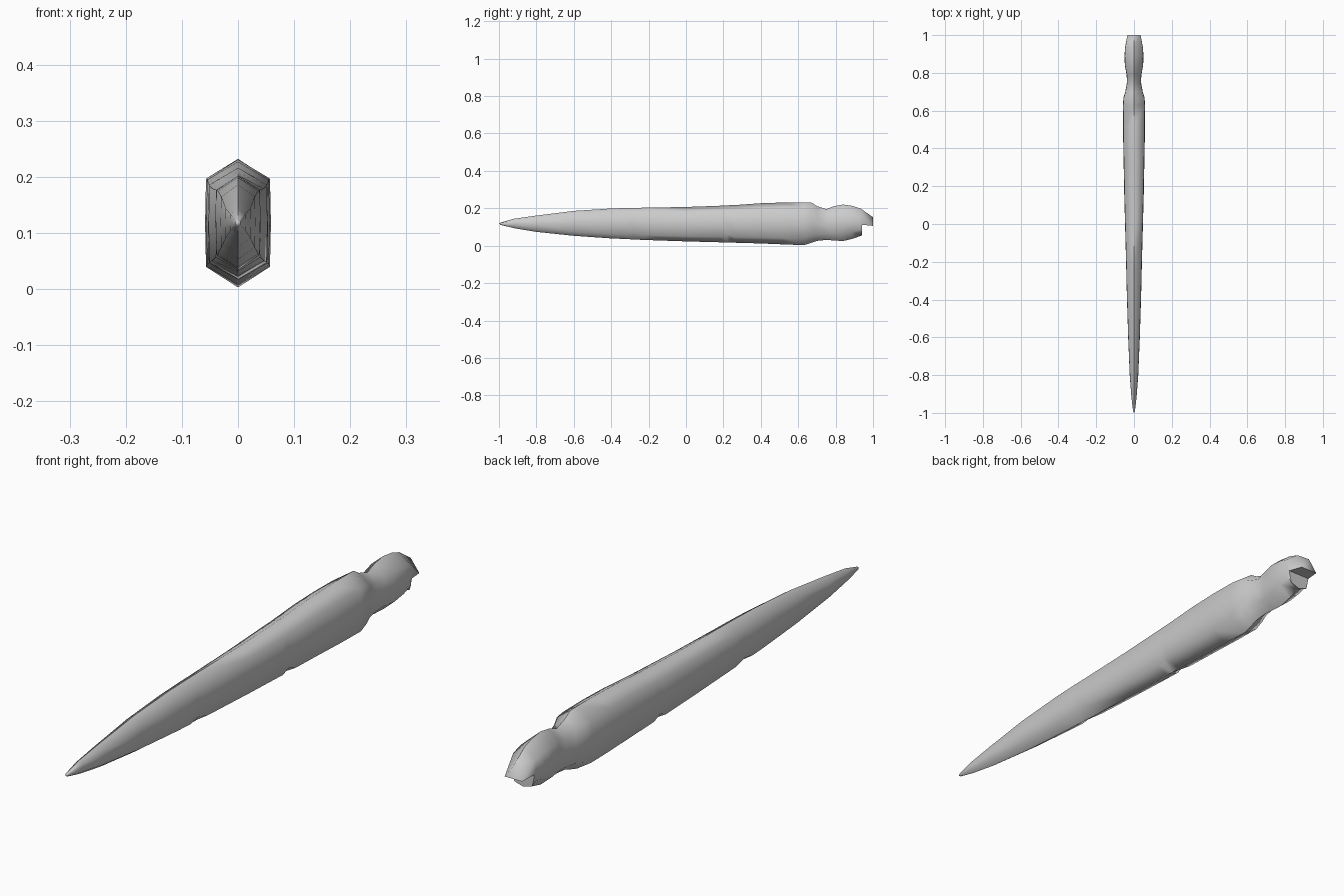
import bpy, bmesh

# stations along the spike: y, top z, bottom z, half width, bevel share, extra lift of lower bevel
STATIONS = [
    (-0.99, 0.124, 0.111, 0.005, 0.25, 0),
    (-0.92, 0.144, 0.094, 0.013, 0.22, 0),
    (-0.80, 0.161, 0.074, 0.022, 0.20, 0),
    (-0.60, 0.186, 0.053, 0.030, 0.16, 0),
    (-0.40, 0.199, 0.039, 0.036, 0.15, 0),
    (-0.33, 0.201, 0.036, 0.038, 0.15, 0),
    (-0.29, 0.202, 0.034, 0.039, 0.15, 0.012),
    (-0.23, 0.203, 0.031, 0.040, 0.15, 0),
    (0.00, 0.207, 0.023, 0.046, 0.15, 0),
    (0.19, 0.214, 0.018, 0.051, 0.15, 0),
    (0.22, 0.216, 0.017, 0.051, 0.15, 0.014),
    (0.26, 0.217, 0.016, 0.052, 0.15, 0),
    (0.40, 0.227, 0.012, 0.055, 0.15, 0),
    (0.52, 0.231, 0.007, 0.056, 0.15, 0),
    (0.63, 0.232, 0.003, 0.057, 0.16, 0),
    (0.67, 0.231, 0.015, 0.054, 0.18, 0),
    (0.70, 0.212, 0.026, 0.045, 0.19, 0),
    (0.75, 0.195, 0.031, 0.036, 0.19, 0),
    (0.79, 0.211, 0.028, 0.038, 0.20, 0),
    (0.84, 0.220, 0.025, 0.047, 0.21, 0),
    (0.89, 0.213, 0.037, 0.049, 0.22, 0),
    (0.935, 0.198, 0.053, 0.046, 0.24, 0),
]


def section(y, top, bottom, w, bevel, lift):
    """Tall hexagon with an extra mid point on each side."""
    up = top - bevel * (top - bottom)
    low = bottom + bevel * (top - bottom) + lift
    mid = (up + low) / 2
    return [(0, y, top), (w, y, up), (w * 1.03, y, mid), (w, y, low),
            (0, y, bottom), (-w, y, low), (-w * 1.03, y, mid), (-w, y, up)]


bm = bmesh.new()
rings = [[bm.verts.new(p) for p in section(*s)] for s in STATIONS]

# broken end: the upper half sticks out past the lower half
end = [(0, 1.0, 0.152), (0.035, 1.0, 0.106), (0.046, 0.942, 0.112), (0.036, 0.942, 0.066),
       (0, 0.941, 0.055), (-0.036, 0.942, 0.066), (-0.046, 0.942, 0.112), (-0.035, 1.0, 0.106)]
rings.append([bm.verts.new(p) for p in end])

# skin between stations
for a, b in zip(rings, rings[1:]):
    for i in range(8):
        j = (i + 1) % 8
        bm.faces.new((a[i], a[j], b[j], b[i]))

# pointed tip
tip = bm.verts.new((0, -1.0, 0.118))
for i in range(8):
    bm.faces.new((tip, rings[0][(i + 1) % 8], rings[0][i]))

# stepped end cap
e = rings[-1]
for ids in ((0, 1, 7), (1, 2, 6, 7), (2, 3, 4, 5, 6)):
    bm.faces.new([e[i] for i in ids])
bmesh.ops.recalc_face_normals(bm, faces=bm.faces)

mesh = bpy.data.meshes.new("spike")
bm.to_mesh(mesh)
bm.free()
spike = bpy.data.objects.new("spike", mesh)
bpy.context.collection.objects.link(spike)

# smooth skin, crisp broken end
bpy.context.view_layer.objects.active = spike
spike.select_set(True)
bpy.ops.object.shade_smooth_by_angle(angle=1.1)
